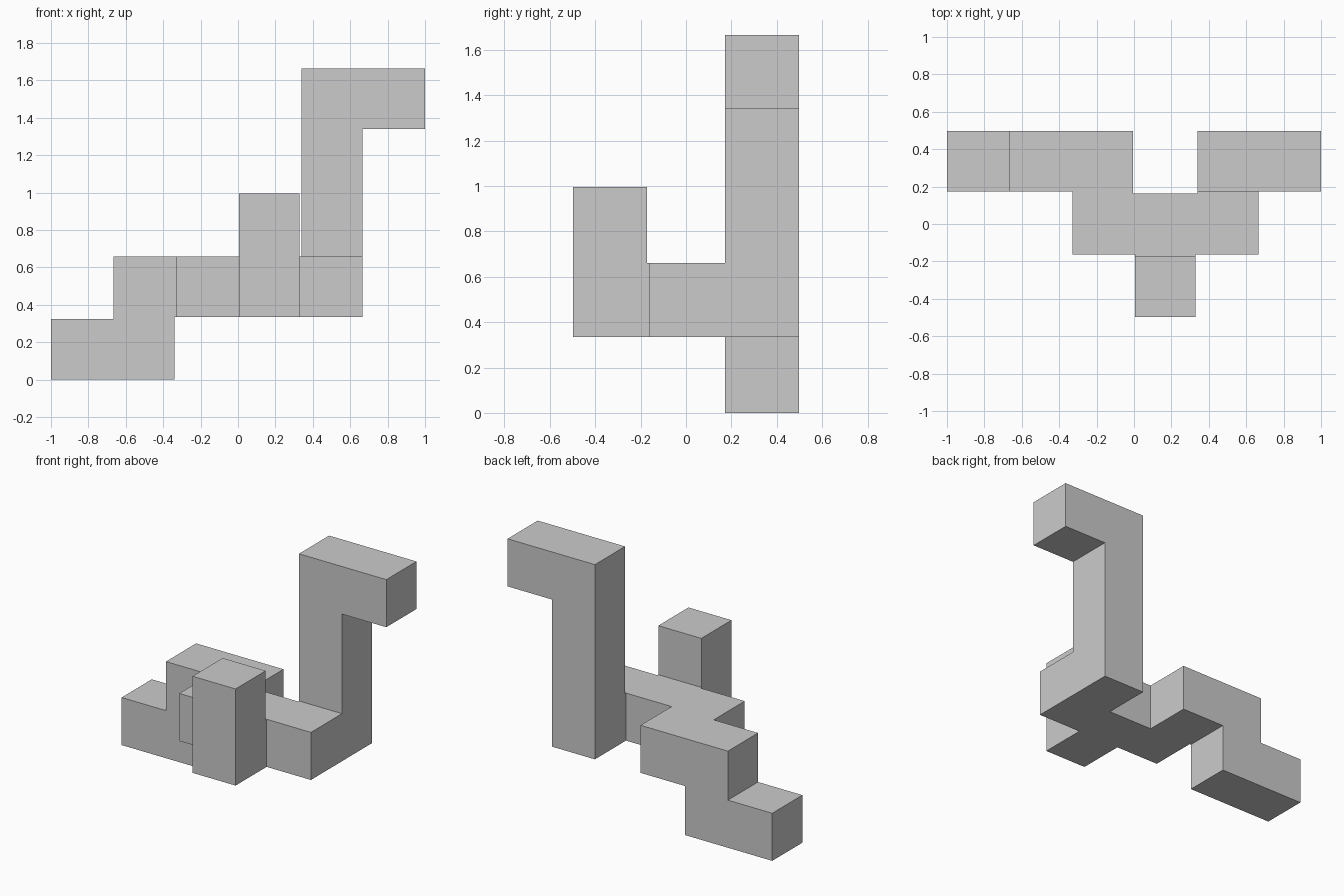
import bpy, bmesh
from mathutils import Vector

if "Cube" in bpy.data.objects:
    bpy.data.objects.remove(bpy.data.objects["Cube"])

P = 0.335      # cell pitch
E = 0.005      # inset of every face from the cell lattice
AXES = {'x': Vector((1, 0, 0)), 'y': Vector((0, 1, 0)), 'z': Vector((0, 0, 1))}


def add_path(solid, start, moves):
    """Walk cell to cell; even indices are cells, odd ones the thin bridges."""
    pos = Vector(start) * 2
    solid.add(tuple(int(c) for c in pos))
    for m in moves:
        step = AXES[m.lower()] * (1 if m.islower() else -1)
        for _ in range(2):
            pos = pos + step
            solid.add(tuple(int(round(c)) for c in pos))


def plane(i):
    """Position of the lower boundary of fine slot i."""
    return (i // 2) * P + E if i % 2 == 0 else (i // 2 + 1) * P - E


solid = set()
# Long snake from the low left foot to the high right end
add_path(solid, (0, 2, 0), "xzxYxxyzzzx")
# Short front branch that turns upward
add_path(solid, (3, 1, 1), "Yz")

# Skin: emit only faces with no filled neighbour
bm = bmesh.new()
for cell in solid:
    for a in range(3):
        b, c = (a + 1) % 3, (a + 2) % 3
        for side in (0, 1):
            near = list(cell)
            near[a] += 1 if side else -1
            if tuple(near) in solid:
                continue
            corners = []
            for u, v in ((0, 0), (1, 0), (1, 1), (0, 1)):
                k = list(cell)
                k[a] += side
                k[b] += u
                k[c] += v
                corners.append(bm.verts.new((plane(k[0]) - 3 * P,
                                             plane(k[1]) - 1.5 * P,
                                             plane(k[2]) - E)))
            bm.faces.new(corners if side else corners[::-1])
bmesh.ops.remove_doubles(bm, verts=bm.verts, dist=0.0005)
# Merge coplanar pieces into clean flat faces
bmesh.ops.dissolve_limit(bm, angle_limit=0.01, verts=bm.verts, edges=bm.edges)
bmesh.ops.recalc_face_normals(bm, faces=bm.faces)

mesh = bpy.data.meshes.new("puzzle_piece")
bm.to_mesh(mesh)
bm.free()
bpy.context.collection.objects.link(bpy.data.objects.new("puzzle_piece", mesh))
